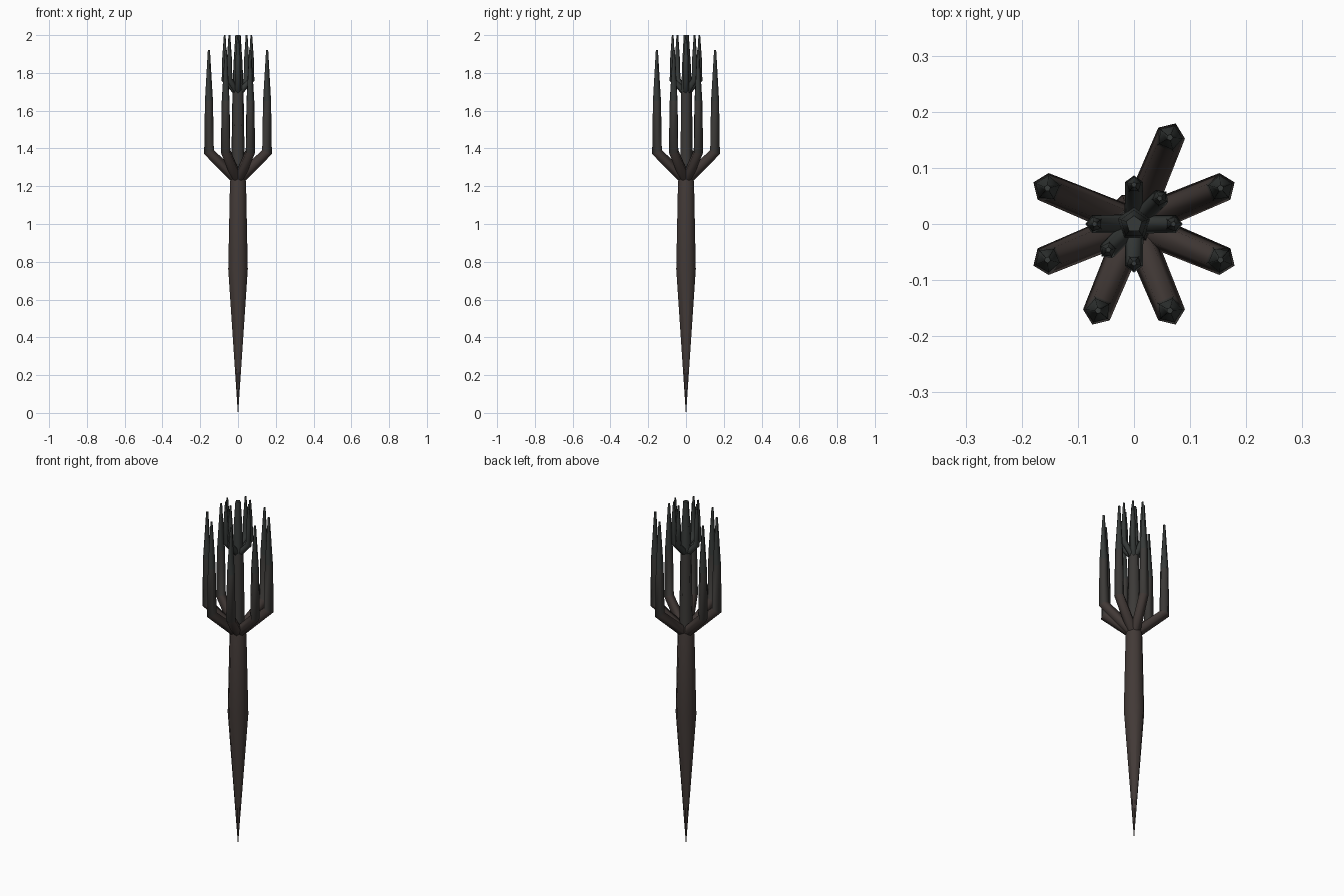
import bpy, bmesh
from math import sin, cos, pi, radians
from mathutils import Vector

if "Cube" in bpy.data.objects:
    bpy.data.objects.remove(bpy.data.objects["Cube"])


def material(name, rgb):
    m = bpy.data.materials.new(name)
    m.diffuse_color = (*rgb, 1)
    m.use_nodes = True
    m.node_tree.nodes["Principled BSDF"].inputs["Base Color"].default_value = m.diffuse_color
    return m


BROWN = material("brown_wood", (0.055, 0.042, 0.038))
GREY = material("dark_wood", (0.045, 0.042, 0.039))
GREEN = material("dark_green_tip", (0.037, 0.042, 0.040))


def tube(name, path, sides, angle, mats):
    """Mitred tapering tube; path = (distance from axis, height, radius)."""
    out = Vector((cos(angle), sin(angle), 0))
    tan = Vector((-sin(angle), cos(angle), 0))
    up = Vector((0, 0, 1))
    pts = [out * d + up * z for d, z, r in path]
    bm = bmesh.new()
    rings = []
    for i, p in enumerate(pts):
        a = (p - pts[i - 1]).normalized() if i else (pts[1] - p).normalized()
        b = (pts[i + 1] - p).normalized() if i < len(pts) - 1 else a
        mid = (a + b).normalized()
        side = tan.cross(mid) / mid.dot(a)
        r = path[i][2]
        rings.append([bm.verts.new(p + (side * cos(2 * pi * k / sides)
                      + tan * sin(2 * pi * k / sides)) * r) for k in range(sides)])
    for i, (lo, hi) in enumerate(zip(rings, rings[1:])):
        for k in range(sides):
            j = (k + 1) % sides
            f = bm.faces.new((lo[k], lo[j], hi[j], hi[k]))
            f.material_index = min(i, len(mats) - 1)
    bm.faces.new(rings[0])
    bm.faces.new(rings[-1]).material_index = len(mats) - 1
    bmesh.ops.recalc_face_normals(bm, faces=bm.faces)
    me = bpy.data.meshes.new(name)
    bm.to_mesh(me)
    bm.free()
    for m in mats:
        me.materials.append(m)
    ob = bpy.data.objects.new(name, me)
    bpy.context.collection.objects.link(ob)
    bpy.ops.object.select_all(action='DESELECT')
    ob.select_set(True)
    bpy.context.view_layer.objects.active = ob
    bpy.ops.object.shade_smooth_by_angle(angle=radians(75))
    return ob


# Pointed trunk and the thinner central stem above it
tube("trunk", [(0, 0, 0.001), (0, 0.76, 0.056), (0, 1.22, 0.046), (0, 1.27, 0.036)],
     8, pi / 8, [BROWN])
tube("central_stem", [(0, 1.2, 0.038), (0, 1.45, 0.035), (0, 1.7, 0.031),
                      (0, 1.85, 0.025), (0, 2.0, 0.015)], 5, pi / 2, [GREY, GREY, GREEN])

# Ring of large bent branches, with one gap at the back
for k in range(8):
    if k != 2:
        tube(f"branch_{k}", [(0.0, 1.23, 0.03), (0.167, 1.382, 0.027),
                             (0.167, 1.65, 0.0225), (0.167, 1.92, 0.006)],
             5, radians(22.5 + 45 * k), [BROWN, GREY, GREEN])

# Crown of small bent twigs, with two gaps
for k in range(8):
    if k not in (3, 7):
        d = 0.07 if k % 2 == 0 else 0.065
        tube(f"twig_{k}", [(0.0, 1.69, 0.018), (d, 1.765, 0.0165),
                           (d, 1.88, 0.0135), (d, 2.0, 0.005)],
             5, radians(45 * k), [GREEN])
